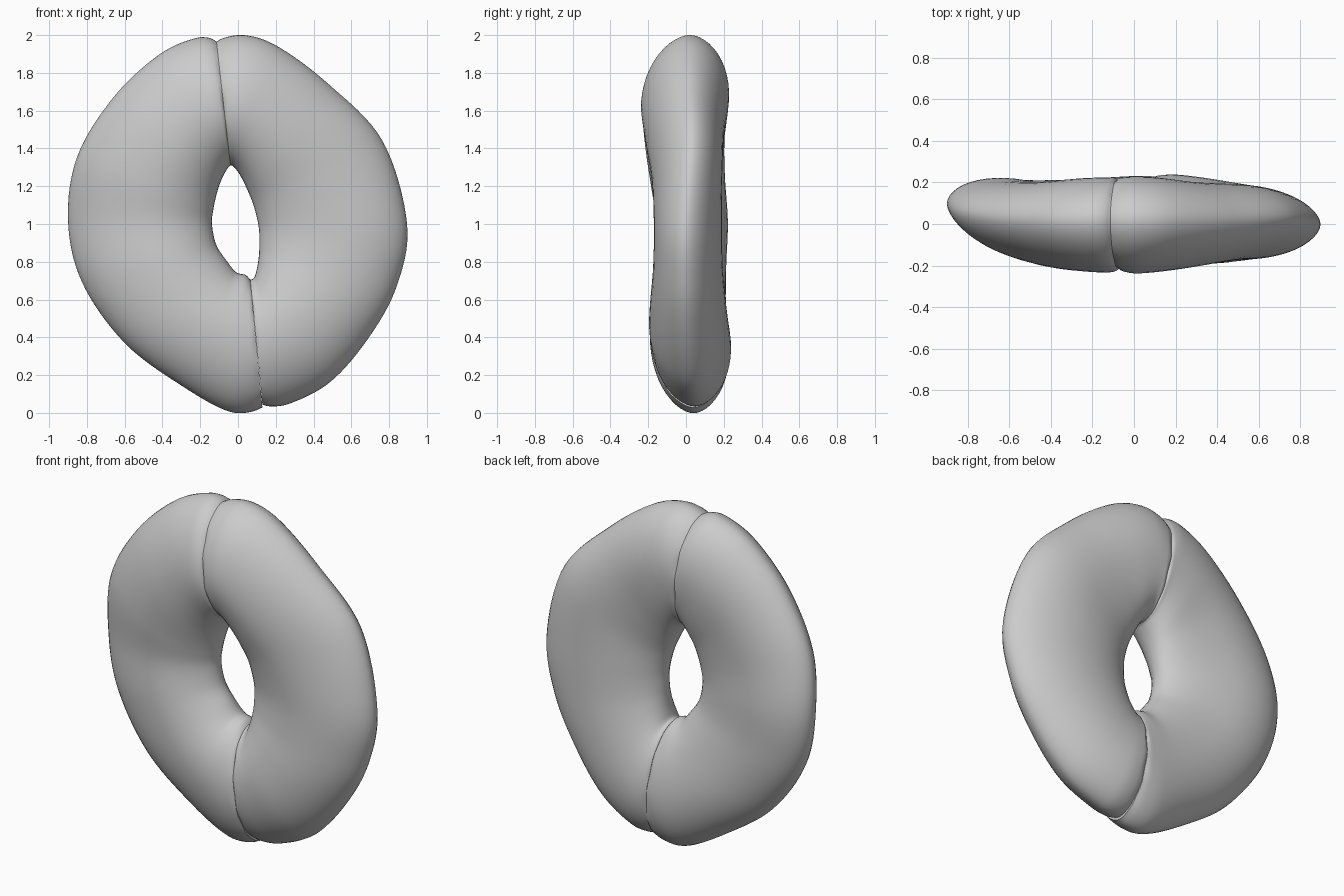
import bpy, bmesh, math
from mathutils import Vector

# Stations along each half, top seam to bottom seam:
# outer x, outer z, inner x, inner z, outer y, inner y, half thickness
LEFT = [
    (-0.115, 1.975, -0.040, 1.310, 0.02, -0.02, 0.222),
    (-0.220, 1.985, -0.055, 1.295, 0.02, -0.03, 0.228),
    (-0.420, 1.895, -0.085, 1.240, 0.02, -0.03, 0.222),
    (-0.660, 1.670, -0.110, 1.170, 0.03, -0.04, 0.206),
    (-0.850, 1.360, -0.130, 1.080, 0.06, -0.04, 0.190),
    (-0.900, 1.020, -0.138, 1.000, 0.10, -0.04, 0.180),
    (-0.825, 0.690, -0.115, 0.890, 0.08, -0.04, 0.184),
    (-0.600, 0.370, -0.060, 0.805, 0.05, -0.02, 0.194),
    (-0.300, 0.145, -0.010, 0.745, 0.04, -0.01, 0.205),
    (-0.040, 0.005, 0.040, 0.730, 0.04, 0.00, 0.210),
    (0.130, 0.020, 0.065, 0.705, 0.04, 0.01, 0.206),
]
RIGHT = [
    (-0.115, 1.975, -0.040, 1.310, 0.02, -0.02, 0.222),
    (0.030, 2.000, -0.025, 1.305, 0.02, -0.03, 0.232),
    (0.210, 1.940, 0.010, 1.260, 0.02, -0.03, 0.226),
    (0.480, 1.740, 0.050, 1.180, 0.02, -0.03, 0.205),
    (0.765, 1.440, 0.085, 1.090, 0.03, -0.02, 0.186),
    (0.895, 1.000, 0.110, 0.980, 0.00, 0.02, 0.180),
    (0.840, 0.670, 0.113, 0.880, 0.00, 0.02, 0.184),
    (0.690, 0.395, 0.108, 0.810, 0.01, 0.01, 0.198),
    (0.490, 0.165, 0.098, 0.755, 0.03, 0.00, 0.210),
    (0.270, 0.048, 0.085, 0.715, 0.05, 0.00, 0.212),
    (0.130, 0.035, 0.065, 0.705, 0.04, 0.01, 0.206),
]
STEPS, SIDES, HOLE_Y = 8, 48, 0.018


def smooth_path(rows):
    """Catmull-Rom interpolation of the stations."""
    out, n = [], len(rows)
    for i in range(n - 1):
        p = [rows[max(0, min(n - 1, i + k))] for k in (-1, 0, 1, 2)]
        for s in range(STEPS):
            t = s / STEPS
            out.append([0.5 * (2 * b + (c - a) * t + (2 * a - 5 * b + 4 * c - d) * t * t
                               + (3 * b - a - 3 * c + d) * t ** 3) for a, b, c, d in zip(*p)])
    return out + [list(rows[-1])]


def padded_half(name, rows):
    path = smooth_path(rows)
    bm = bmesh.new()
    rings = []
    for i, (ox, oz, ix, iz, yo, yi, h) in enumerate(path):
        end = min(i, len(path) - 1 - i)
        near = math.exp(-(end / 1.6) ** 2)          # pinch at the seams
        outer, inner = Vector((ox, yo, oz)), Vector((ix, yi, iz))
        mid, arm = (outer + inner) / 2, (outer - inner) / 2
        ring = []
        for k in range(SIDES):
            a = 2 * math.pi * k / SIDES
            c, s = math.cos(a), math.sin(a)
            # tapered rim outside, slightly tapered towards the hole
            ss = math.copysign(abs(s) ** (1.12 if c > 0 else 1.03), s)
            pucker = 1 - near * (0.035 + 0.02 * math.sin(11 * a))
            grip = 1 - 0.025 * near * max(0, c)     # notch in the outer rim
            bend = (HOLE_Y - yi) * max(0, -c) ** 2  # hole edge stays in one plane
            v = mid + arm * c * grip + Vector((0, h * ss * pucker + bend, 0))
            ring.append(bm.verts.new(v))
        rings.append(ring)
    # Tube skin and seam caps
    for r0, r1 in zip(rings, rings[1:]):
        for k in range(SIDES):
            j = (k + 1) % SIDES
            bm.faces.new((r0[k], r0[j], r1[j], r1[k]))
    bm.faces.new(rings[0])
    bm.faces.new(rings[-1])
    bmesh.ops.recalc_face_normals(bm, faces=bm.faces[:])
    me = bpy.data.meshes.new(name)
    bm.to_mesh(me)
    bm.free()
    ob = bpy.data.objects.new(name, me)
    bpy.context.collection.objects.link(ob)
    bpy.ops.object.select_all(action='DESELECT')
    ob.select_set(True)
    bpy.context.view_layer.objects.active = ob
    bpy.ops.object.shade_smooth_by_angle(angle=math.radians(50))
    return ob


# Two padded halves meeting at the upper and lower seams
padded_half("left_cushion_half", LEFT)
padded_half("right_cushion_half", RIGHT)
